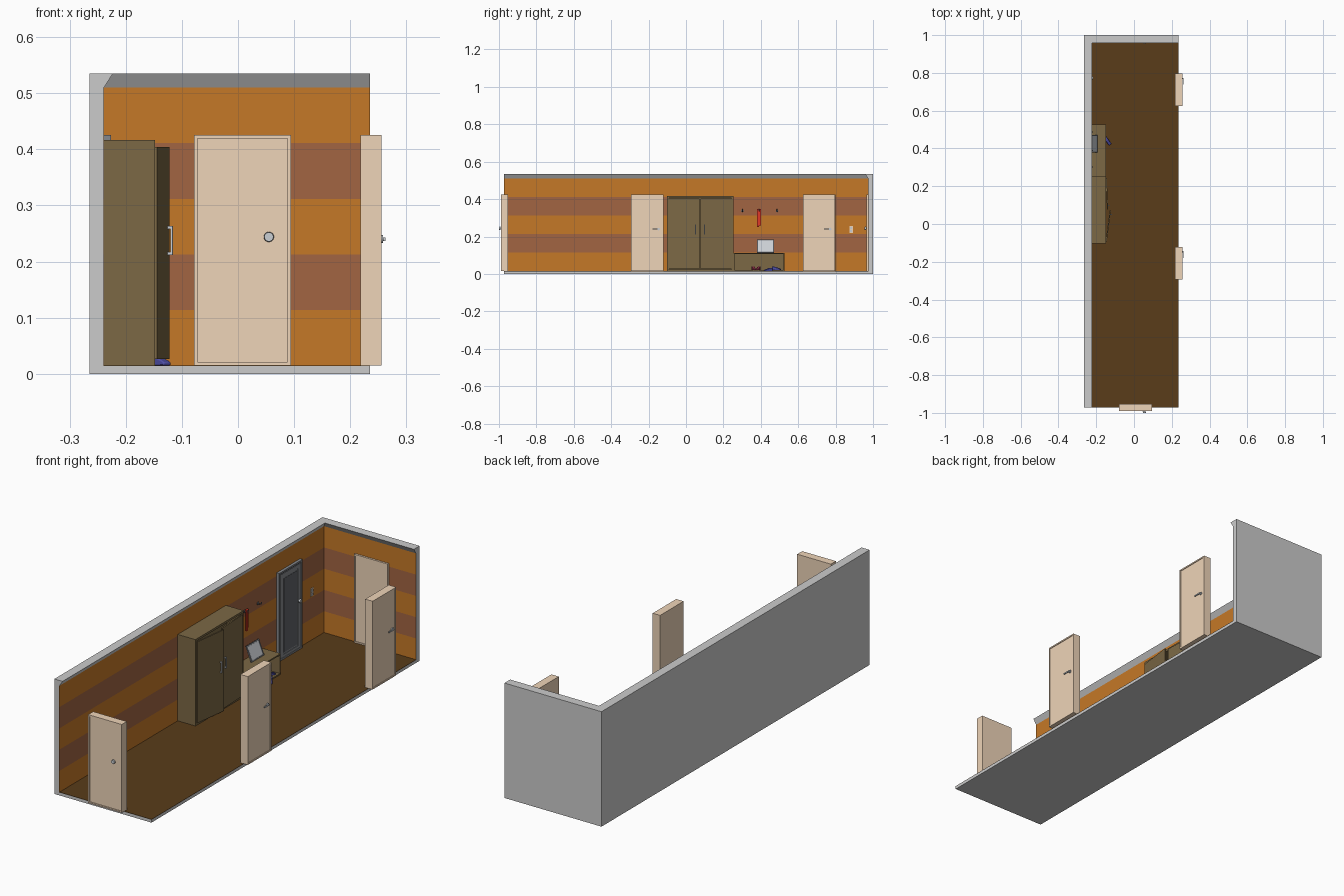
import bpy, bmesh, math
from mathutils import Matrix, Vector

if "Cube" in bpy.data.objects:
    bpy.data.objects.remove(bpy.data.objects["Cube"])


def mat(name, rgb):
    m = bpy.data.materials.new(name)
    m.diffuse_color = (*rgb, 1)
    m.use_nodes = True
    m.node_tree.nodes["Principled BSDF"].inputs["Base Color"].default_value = m.diffuse_color
    return m


ORANGE = mat("orange_paint", (0.56, 0.19, 0.02))
BROWN = mat("brown_paint", (0.36, 0.13, 0.055))
TAN = mat("tan_door", (0.86, 0.66, 0.48))
FLOOR = mat("floor_wood", (0.10, 0.045, 0.01))
OLIVE = mat("dark_wood", (0.20, 0.14, 0.06))
SLATE = mat("slate", (0.24, 0.25, 0.27))
GLASS = mat("dark_glass", (0.12, 0.125, 0.14))
METAL = mat("metal", (0.6, 0.63, 0.66))
RED = mat("red_cloth", (0.75, 0.04, 0.02))
WINE = mat("wine_shoe", (0.3, 0.03, 0.07))
BLUE = mat("blue_shoe", (0.08, 0.08, 0.4))
I = Matrix.Identity(4)


def finish(name, bm, m=None, M=I, smooth=False):
    bmesh.ops.recalc_face_normals(bm, faces=bm.faces)
    me = bpy.data.meshes.new(name)
    bm.to_mesh(me)
    bm.free()
    if m:
        me.materials.append(m)
    ob = bpy.data.objects.new(name, me)
    ob.matrix_world = M
    bpy.context.collection.objects.link(ob)
    if smooth:
        bpy.context.view_layer.objects.active = ob
        ob.select_set(True)
        bpy.ops.object.shade_smooth_by_angle()
        ob.select_set(False)
    return ob


def cube(x, y, z):
    bm = bmesh.new()
    c = Vector(((x[0] + x[1]) / 2, (y[0] + y[1]) / 2, (z[0] + z[1]) / 2))
    s = Matrix.Diagonal((x[1] - x[0], y[1] - y[0], z[1] - z[0], 1))
    bmesh.ops.create_cube(bm, size=1, matrix=Matrix.Translation(c) @ s)
    return bm


def box(name, x, y, z, m=None, M=I):
    return finish(name, cube(x, y, z), m, M)


def panel_box(name, x, y, z, border, depth, m, M=I):
    """Box whose local -y face has a recessed panel."""
    bm = cube(x, y, z)
    front = min(bm.faces, key=lambda f: f.calc_center_median().y)
    bmesh.ops.inset_region(bm, faces=[front], thickness=border)
    res = bmesh.ops.extrude_discrete_faces(bm, faces=[front])
    bmesh.ops.translate(bm, verts=res["faces"][0].verts, vec=(0, depth, 0))
    return finish(name, bm, m, M)


def rod(name, a, b, r, m=None, M=I, r2=None, seg=16):
    a, b = Vector(a), Vector(b)
    rot = (b - a).to_track_quat('Z', 'Y').to_matrix().to_4x4()
    bm = bmesh.new()
    bmesh.ops.create_cone(bm, cap_ends=True, segments=seg, radius1=r, radius2=r2 or r,
                          depth=(b - a).length, matrix=Matrix.Translation((a + b) / 2) @ rot)
    return finish(name, bm, m, M, True)


# Room shell
X0, X1, Y0, Y1 = -0.24, 0.235, -0.972, 0.975
box("base_slab", (-0.265, X1), (Y0, 1), (0, 0.014))
box("floor_boards", (X0, X1), (Y0, Y1), (0.014, 0.015), FLOOR)
box("left_wall", (-0.265, X0), (Y0, 1), (0.014, 0.535))
box("back_wall", (X0, X1), (Y1, 1), (0.014, 0.535))

# Painted wall stripes
levels = [0.015, 0.114, 0.213, 0.312, 0.411, 0.51]
for i in range(5):
    z, m = (levels[i], levels[i + 1]), (ORANGE, BROWN)[i % 2]
    box(f"left_stripe_{i}", (X0, X0 + 0.001), (Y0, Y1), z, m)
    box(f"back_stripe_{i}", (X0 + 0.001, X1), (Y1 - 0.001, Y1), z, m)

# Crown moulding, mitred in the corner
bm = bmesh.new()
rings = []
for station in range(3):
    ring = []
    for d, z in ((0, 0.51), (0, 0.535), (0.017, 0.535), (0.001, 0.51)):
        p = ((X0 + d, Y0, z), (X0 + d, Y1 - d, z), (X1, Y1 - d, z))[station]
        ring.append(bm.verts.new(p))
    rings.append(ring)
for a, b in zip(rings, rings[1:]):
    for k in range(4):
        bm.faces.new((a[k], a[k - 1], b[k - 1], b[k]))
bm.faces.new(rings[0])
bm.faces.new(rings[-1])
finish("crown_moulding", bm)


# Doors: local -y is the face that carries the handle
def knob(name, u, M):
    rod(name + "_stem", (u, 0.003, 0.244), (u, -0.005, 0.244), 0.004, METAL, M)
    rod(name, (u, -0.003, 0.244), (u, -0.01, 0.244), 0.009, METAL, M, 0.008, 24)


def lever(name, u, M):
    rod(name + "_rose", (u, 0.005, 0.24), (u, -0.002, 0.24), 0.007, METAL, M)
    rod(name + "_stem", (u, 0, 0.24), (u, -0.005, 0.24), 0.003, METAL, M)
    box(name, (u - 0.033, u + 0.003), (-0.007, -0.003), (0.237, 0.243), METAL, M)


def door(name, x, y, turn, depth, handle, u):
    M = Matrix.Translation((x, y, 0)) @ Matrix.Rotation(turn, 4, 'Z')
    panel_box(name, (-0.0865, 0.0865), (0, depth), (0.015, 0.426), 0.009, 0.003, TAN, M)
    handle(name + "_handle", u, M)


Q = math.pi / 2
door("front_door", 0.008, -0.99, 0, 0.037, knob, 0.047)
door("back_door", 0.008, 0.965, 0, 0.01, knob, 0.047)
door("right_door_near", 0.256, -0.207, Q, 0.038, lever, 0.06)
door("right_door_far", 0.256, 0.711, Q, 0.038, lever, 0.06)

# Glazed entrance door on the left wall
M = Matrix.Translation((-0.226, 0.712, 0)) @ Matrix.Rotation(Q, 4, 'Z')
panel_box("entrance_frame", (-0.0865, 0.0865), (0, 0.013), (0.015, 0.426), 0.011, 0.004, SLATE, M)
panel_box("entrance_leaf", (-0.074, 0.074), (0.002, 0.006), (0.017, 0.413), 0.026, 0.002, SLATE, M)
box("entrance_glass", (-0.048, 0.048), (0.003, 0.005), (0.043, 0.387), GLASS, M)
knob("entrance_knob", 0.061, M)

# Light switch
box("switch_plate", (X0, -0.236), (0.873, 0.893), (0.22, 0.257), TAN)
for z in (0.229, 0.246):
    box("switch_rocker", (-0.236, -0.234), (0.878, 0.888), (z - 0.006, z + 0.006), METAL)


# Open-fronted cabinet carcass
def carcass(name, y, z, xf, t):
    box(name + "_back", (X0, X0 + t), (y[0] + t, y[1] - t), (z[0] + t, z[1] - t), OLIVE)
    for k, ya in (("near", y[0]), ("far", y[1] - t)):
        box(f"{name}_{k}_side", (X0, xf), (ya, ya + t), z, OLIVE)
    for k, za in (("bottom", z[0]), ("top", z[1] - t)):
        box(f"{name}_{k}", (X0, xf), (y[0] + t, y[1] - t), (za, za + t), OLIVE)


carcass("wardrobe", (-0.102, 0.253), (0.015, 0.417), -0.148, 0.010)
carcass("bench", (0.254, 0.527), (0.015, 0.112), -0.149, 0.006)

# Wardrobe doors, hinged at the outer edges and slightly ajar
for name, hy, s, ang in (("near", -0.092, 1, 7.5), ("far", 0.243, -1, 2.5)):
    M = (Matrix.Translation((-0.15, hy, 0)) @ Matrix.Rotation(Q - s * math.radians(ang), 4, 'Z'))
    u = sorted((0, s * 0.166))
    box(f"wardrobe_{name}_door", u, (-0.006, 0), (0.026, 0.404), OLIVE, M)
    h = s * 0.145
    box(f"{name}_pull_bar", (h - 0.003, h + 0.003), (-0.015, -0.011), (0.212, 0.263), METAL, M)
    for z in (0.212, 0.258):
        box(f"{name}_pull_foot", (h - 0.003, h + 0.003), (-0.012, -0.006), (z, z + 0.005), METAL, M)

# Picture frame leaning on the wall above the bench
M = (Matrix.Translation((-0.193, 0.425, 0.113)) @ Matrix.Rotation(Q, 4, 'Z')
     @ Matrix.Rotation(math.radians(-22), 4, 'X'))
panel_box("picture_frame", (-0.046, 0.046), (0, 0.006), (0.002, 0.076), 0.006, 0.002, SLATE, M)
box("picture_glass", (-0.04, 0.04), (0.001, 0.003), (0.008, 0.07), METAL, M)

# Coat hooks with a hanging scarf
for y in (0.302, 0.39, 0.487):
    rod("hook_plate", (X0, y, 0.337), (-0.237, y, 0.337), 0.007, GLASS)
    rod("hook_arm", (-0.238, y, 0.334), (-0.222, y, 0.338), 0.0025, GLASS, seg=10)
    rod("hook_tip", (-0.223, y, 0.336), (-0.22, y, 0.346), 0.0025, GLASS, seg=10)
box("scarf_front", (-0.226, -0.222), (0.379, 0.391), (0.252, 0.346), RED)
box("scarf_rear", (-0.232, -0.227), (0.389, 0.401), (0.26, 0.346), RED)
box("scarf_fold", (-0.232, -0.222), (0.381, 0.399), (0.341, 0.348), RED)


# Shoes: side profile extruded across and bevelled
def shoe(name, x, y, z, turn, m):
    bm = bmesh.new()
    prof = [(-0.024, 0), (0.024, 0), (0.025, 0.005), (0.017, 0.009),
            (0.003, 0.013), (-0.004, 0.017), (-0.023, 0.018)]
    f = bm.faces.new([bm.verts.new((a, -0.008, b)) for a, b in prof])
    r = bmesh.ops.extrude_face_region(bm, geom=[f])
    vs = [g for g in r["geom"] if isinstance(g, bmesh.types.BMVert)]
    bmesh.ops.translate(bm, verts=vs, vec=(0, 0.016, 0))
    M = Matrix.Translation((x, y, z)) @ Matrix.Rotation(math.radians(turn), 4, 'Z')
    ob = finish(name, bm, m, M, True)
    b = ob.modifiers.new("round", 'BEVEL')
    b.width, b.segments = 0.002, 2


shoe("red_shoe_left", -0.176, 0.362, 0.021, 10, WINE)
shoe("red_shoe_right", -0.178, 0.387, 0.021, -12, WINE)
shoe("blue_shoe_left", -0.14, 0.44, 0.015, -55, BLUE)
shoe("blue_shoe_right", -0.172, 0.483, 0.021, 70, BLUE)
